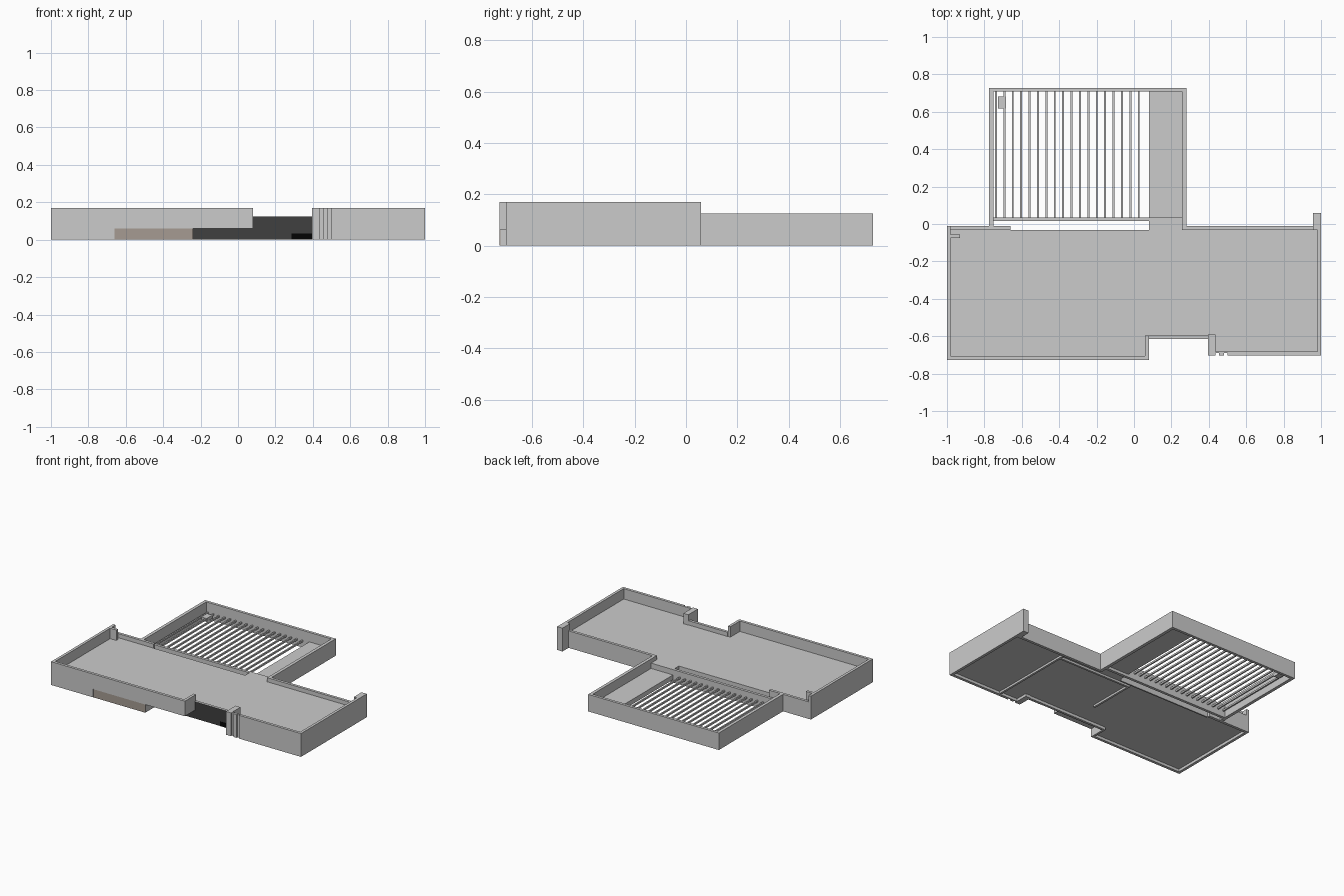
import bpy, bmesh

if "Cube" in bpy.data.objects:
    bpy.data.objects.remove(bpy.data.objects["Cube"])


def material(name, rgb):
    m = bpy.data.materials.new(name)
    m.diffuse_color = (*rgb, 1)
    m.use_nodes = True
    m.node_tree.nodes["Principled BSDF"].inputs["Base Color"].default_value = m.diffuse_color
    return m


GLASS = material("dark_glass", (0.05, 0.05, 0.05))
BLACK = material("black_panel", (0.001, 0.001, 0.001))
BROWN = material("brown_panel", (0.38, 0.33, 0.29))


def slab(name, outline, z0, z1, mat=None):
    """Extrude a flat outline from z0 to z1."""
    bm = bmesh.new()
    face = bm.faces.new([bm.verts.new((x, y - 0.002, z0)) for x, y in outline])
    top = bmesh.ops.extrude_face_region(bm, geom=[face])
    verts = [v for v in top["geom"] if isinstance(v, bmesh.types.BMVert)]
    bmesh.ops.translate(bm, verts=verts, vec=(0, 0, z1 - z0))
    bmesh.ops.recalc_face_normals(bm, faces=bm.faces)
    mesh = bpy.data.meshes.new(name)
    bm.to_mesh(mesh)
    bm.free()
    ob = bpy.data.objects.new(name, mesh)
    bpy.context.collection.objects.link(ob)
    if mat:
        mesh.materials.append(mat)
    return ob


def box(name, x0, x1, y0, y1, z0, z1, mat=None):
    return slab(name, [(x0, y0), (x1, y0), (x1, y1), (x0, y1)], z0, z1, mat)


HIGH, LOW, DECK, FLOOR, BAND = 0.17, 0.124, 0.094, 0.02, 0.06

# Roof deck, and the ground floor that steps back under the overhang
rear = [(0.43, -0.60), (0.43, -0.685), (0.98, -0.685), (0.98, -0.03), (-0.98, -0.03)]
slab("roof_deck", [(-0.98, -0.71), (0.06, -0.71), (0.06, -0.60)] + rear, DECK - 0.01, DECK)
slab("ground_floor", [(-0.98, -0.71), (-0.25, -0.71), (-0.25, -0.60)] + rear, FLOOR, FLOOR + 0.01)

# Tall outer walls
box("left_wall_lower", -1, -0.98, -0.725, -0.01, 0, BAND)
box("left_wall_upper", -1, -0.98, -0.725, -0.01, BAND, HIGH)
box("right_wall", 0.98, 1, -0.70, 0.06, 0, HIGH)
box("back_right_post", 0.957, 0.98, -0.03, 0.06, 0, HIGH)
box("roof_stub_wall", -0.98, -0.93, -0.073, -0.053, DECK, HIGH)

# Front left: raised band above a plain base and a brown panel
box("front_left_band", -0.98, 0.08, -0.725, -0.705, BAND, HIGH)
box("front_left_return", 0.06, 0.08, -0.705, -0.595, BAND, HIGH)
box("front_left_base", -0.98, -0.66, -0.725, -0.705, 0, BAND)
box("front_panel_wall", -0.66, -0.24, -0.720, -0.705, 0, BAND)
box("front_brown_panel", -0.66, -0.24, -0.724, -0.720, 0, BAND, BROWN)
box("porch_side_wall", -0.255, -0.24, -0.705, -0.595, 0, BAND)
box("overhang_soffit", -0.24, 0.06, -0.705, -0.612, BAND, BAND + 0.01)

# Recessed entrance: wall with a capped glazed front
box("entrance_wall", 0.08, 0.40, -0.606, -0.593, 0, LOW)
box("entrance_cap", 0.08, 0.40, -0.613, -0.593, LOW, LOW + 0.001)
box("porch_wall", -0.24, 0.08, -0.606, -0.593, 0, DECK - 0.01)
box("entrance_glass", 0.08, 0.40, -0.61, -0.606, 0, LOW, GLASS)
box("porch_glass", -0.24, 0.08, -0.61, -0.606, 0, DECK - 0.01, GLASS)
box("entrance_black_panel", 0.285, 0.40, -0.612, -0.61, 0, 0.033, BLACK)

# Front right: post, fin and wall with grooves between them
box("front_right_post", 0.395, 0.435, -0.70, -0.59, 0, HIGH)
box("front_fin", 0.455, 0.48, -0.70, -0.688, 0, HIGH)
box("front_groove_back", 0.435, 0.50, -0.688, -0.68, 0, HIGH)
box("front_right_wall", 0.50, 0.98, -0.70, -0.68, 0, HIGH)

# Lower back walls
box("back_left_wall", -0.98, -0.66, -0.03, -0.01, 0, LOW)
box("back_middle_wall", -0.66, 0.08, -0.04, -0.03, 0, DECK)
box("back_right_wall", 0.28, 0.957, -0.03, -0.01, 0, LOW)
box("terrace_step", 0.08, 0.257, -0.03, 0.018, FLOOR, DECK)

# Inner walls seen under the floor
box("inner_wall_right", 0.57, 0.585, -0.68, -0.03, 0.005, FLOOR)
box("inner_wall_middle", -0.02, -0.005, -0.42, -0.065, 0.005, FLOOR)
box("inner_wall_back", -0.02, 0.57, -0.08, -0.065, 0.005, FLOOR)

# Terrace frame, deck and slats
box("terrace_left_wall", -0.775, -0.752, -0.01, 0.73, 0, LOW)
box("terrace_back_wall", -0.752, 0.257, 0.71, 0.73, 0, LOW)
box("terrace_right_wall", 0.257, 0.28, -0.03, 0.73, 0, LOW)
box("terrace_front_rail", -0.752, 0.257, 0.018, 0.038, 0, DECK)
box("terrace_deck", 0.08, 0.257, 0.038, 0.71, 0.02, 0.055)
for i in range(18):
    x = -0.738 + i * 0.0449
    box(f"terrace_slat_{i + 1}", x - 0.005, x + 0.005, 0.038, 0.71, 0.042, 0.054)
box("terrace_block", -0.728, -0.685, 0.62, 0.685, 0.03, 0.055)
